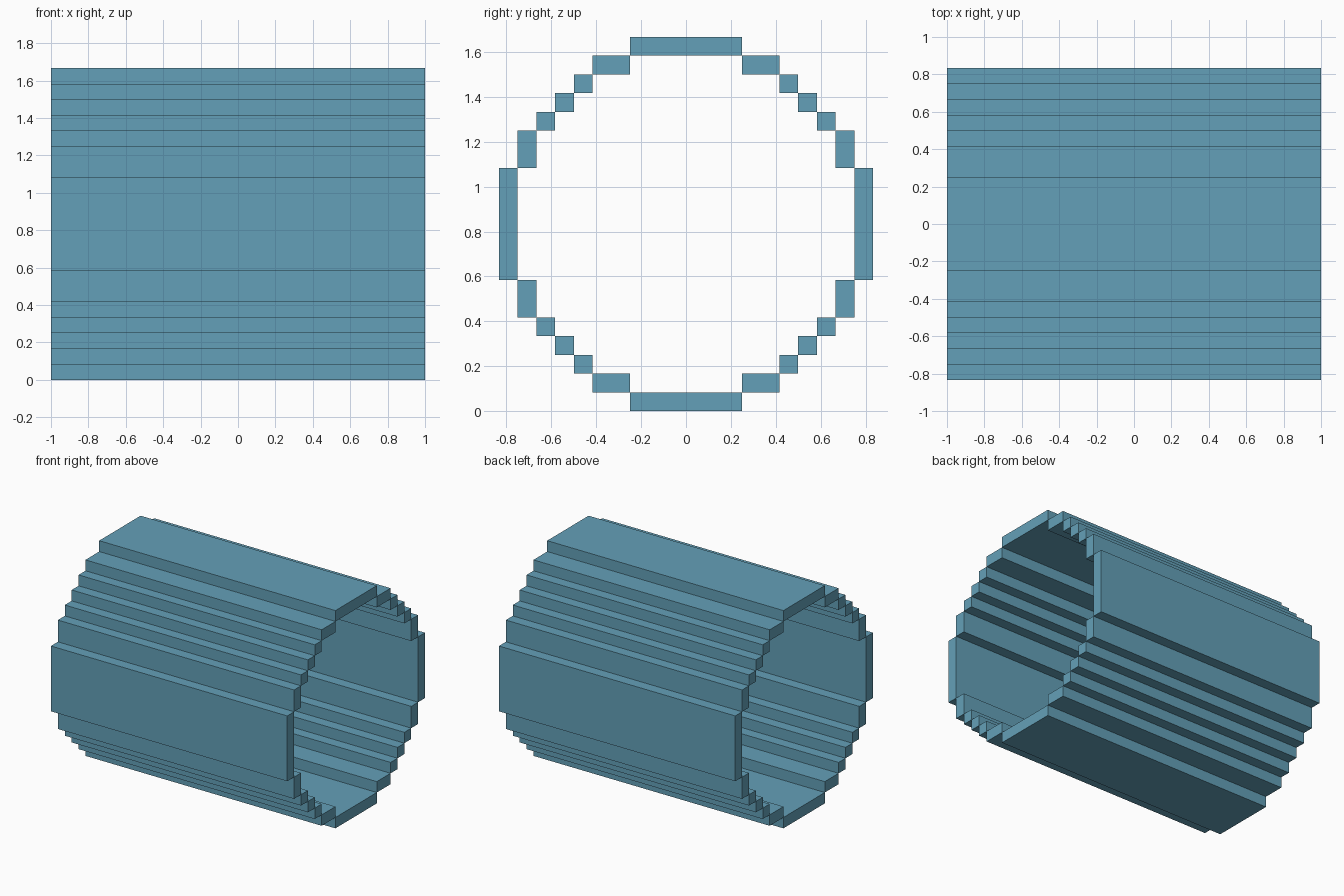
import bpy
import bmesh
from mathutils import Matrix, Vector

if "Cube" in bpy.data.objects:
    bpy.data.objects.remove(bpy.data.objects["Cube"])

U = 1 / 12      # block unit
LENGTH = 24     # tube length in units
RADIUS = 10     # tube outer radius in units

blue = bpy.data.materials.new("dusty blue")
blue.diffuse_color = (0.127, 0.352, 0.479, 1)
blue.use_nodes = True
blue.node_tree.nodes["Principled BSDF"].inputs["Base Color"].default_value = blue.diffuse_color


def plank(name, y0, y1, z0, z1):
    """Full-length plank; y and z in units measured from the tube axis."""
    size = Vector((LENGTH, y1 - y0, z1 - z0)) * U
    centre = Vector((0, (y0 + y1) / 2, (z0 + z1) / 2 + RADIUS)) * U
    bm = bmesh.new()
    bmesh.ops.create_cube(bm, size=1, matrix=Matrix.Translation(centre) @ Matrix.Diagonal((*size, 1)))
    mesh = bpy.data.meshes.new(name)
    bm.to_mesh(mesh)
    bm.free()
    mesh.materials.append(blue)
    bpy.context.collection.objects.link(bpy.data.objects.new(name, mesh))


# Flat top and bottom, and the two flat side walls
for side, s in (("top", 1), ("bottom", -1)):
    plank(f"{side}_panel", -3, 3, *sorted((9 * s, 10 * s)))
for side, s in (("left", -1), ("right", 1)):
    plank(f"{side}_panel", *sorted((9 * s, 10 * s)), -3, 3)

# Stepped corner planks, one quadrant mirrored to all four
steps = [(3, 5, 8, 9), (5, 6, 7, 8), (6, 7, 6, 7), (7, 8, 5, 6), (8, 9, 3, 5)]
for sy, side in ((-1, "left"), (1, "right")):
    for sz, level in ((-1, "lower"), (1, "upper")):
        for i, (y0, y1, z0, z1) in enumerate(steps, 1):
            plank(f"{level}_{side}_step_{i}", *sorted((y0 * sy, y1 * sy)), *sorted((z0 * sz, z1 * sz)))
